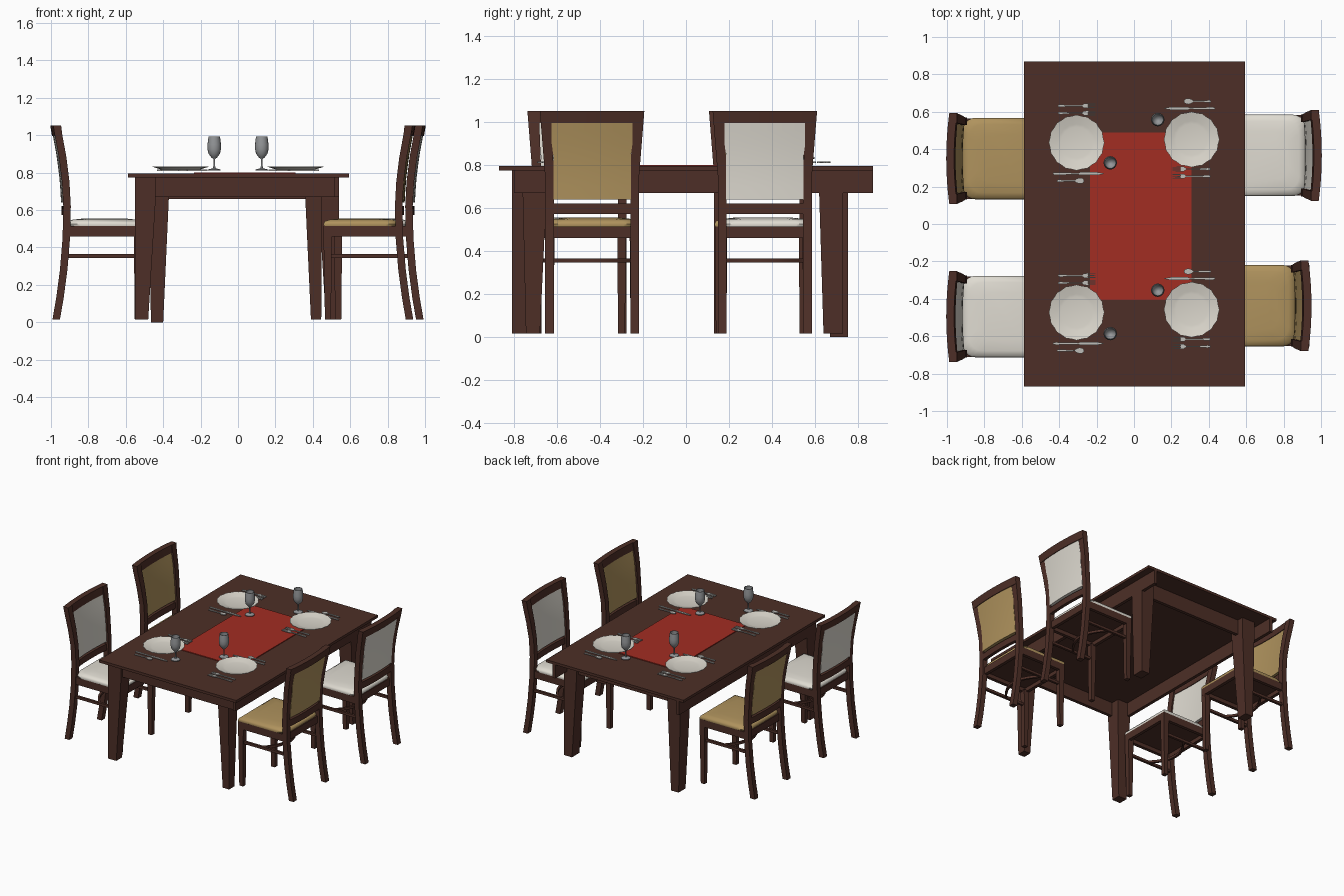
import bpy, bmesh, math

if "Cube" in bpy.data.objects:
    bpy.data.objects.remove(bpy.data.objects["Cube"])

def mat(name, c):
    m = bpy.data.materials.new(name)
    m.diffuse_color = (*c, 1)
    m.use_nodes = True
    m.node_tree.nodes["Principled BSDF"].inputs["Base Color"].default_value = m.diffuse_color
    return m

WOOD = mat("dark wood", (0.075, 0.028, 0.02))
RED = mat("red cloth", (0.36, 0.026, 0.016))
GOLD = mat("gold fabric", (0.43, 0.29, 0.11))
WHITE = mat("white fabric", (0.74, 0.71, 0.64))
CHINA = mat("china", (0.70, 0.67, 0.60))
SILVER = mat("silver", (0.52, 0.51, 0.48))
GLASS = mat("grey glass", (0.30, 0.31, 0.32))

def finish(bm, name, material, smooth=None):
    bmesh.ops.recalc_face_normals(bm, faces=bm.faces)
    me = bpy.data.meshes.new(name)
    bm.to_mesh(me)
    bm.free()
    ob = bpy.data.objects.new(name, me)
    bpy.context.collection.objects.link(ob)
    me.materials.append(material)
    if smooth:
        bpy.context.view_layer.objects.active = ob
        ob.select_set(True)
        bpy.ops.object.shade_smooth_by_angle(angle=math.radians(smooth))
        ob.select_set(False)
    return ob

def loft(name, rings, material, smooth=None, xf=lambda p: p):
    """Skin a list of equal-length rings and cap both ends."""
    bm = bmesh.new()
    vs = [[bm.verts.new(xf(p)) for p in r] for r in rings]
    n = len(rings[0])
    for a, b in zip(vs, vs[1:]):
        for i in range(n):
            j = (i + 1) % n
            bm.faces.new((a[i], a[j], b[j], b[i]))
    bm.faces.new(vs[0])
    bm.faces.new(vs[-1])
    return finish(bm, name, material, smooth)

def rect(x0, x1, y0, y1, z):
    return [(x0, y0, z), (x1, y0, z), (x1, y1, z), (x0, y1, z)]

def box(name, x0, x1, y0, y1, z0, z1, material, xf=lambda p: p):
    return loft(name, [rect(x0, x1, y0, y1, z0), rect(x0, x1, y0, y1, z1)], material, None, xf)

def lathe(name, prof, n, cx, cy, material, smooth=None, dent=0):
    rings = [[(cx + r * (1 - dent * (i % 2)) * math.cos(2 * math.pi * i / n),
               cy + r * (1 - dent * (i % 2)) * math.sin(2 * math.pi * i / n), z)
              for i in range(n)] for r, z in prof]
    return loft(name, rings, material, smooth)

# ---- table ----
box("table_top", -0.587, 0.594, -0.87, 0.87, 0.775, 0.795, WOOD)
box("left_apron", -0.55, -0.525, -0.80, 0.87, 0.67, 0.776, WOOD)
box("right_apron", 0.515, 0.54, -0.80, 0.87, 0.67, 0.776, WOOD)
box("front_apron", -0.525, 0.515, -0.79, -0.765, 0.67, 0.776, WOOD)
box("back_apron", -0.525, 0.515, 0.68, 0.705, 0.66, 0.776, WOOD)
LEGS = {"front_left": ((-0.55, -0.44, -0.81, -0.70), (-0.55, -0.48, -0.81, -0.74), 0.015),
        "front_right": ((0.36, 0.45, -0.76, -0.65), (0.39, 0.445, -0.745, -0.68), 0.015),
        "back_left": ((-0.48, -0.37, 0.635, 0.755), (-0.465, -0.40, 0.67, 0.755), 0.0),
        "back_right": ((0.43, 0.54, 0.62, 0.73), (0.47, 0.54, 0.64, 0.73), 0.015)}
for k, (top, bot, z) in LEGS.items():
    loft(k + "_table_leg", [rect(*bot, z), rect(*top, 0.66), rect(*top, 0.776)], WOOD)
box("table_runner", -0.235, 0.308, -0.405, 0.49, 0.795, 0.801, RED)

# ---- chairs ----
CURVE = [(0.015, 0.460), (0.13, 0.44), (0.28, 0.420), (0.45, 0.406), (0.62, 0.402),
         (0.75, 0.409), (0.88, 0.425), (1.0, 0.447), (1.052, 0.455)]

def back_u(z):
    for (z0, u0), (z1, u1) in zip(CURVE, CURVE[1:]):
        if z <= z1:
            return u0 + (u1 - u0) * (z - z0) / (z1 - z0)
    return CURVE[-1][1]

def bowed(z, half, thick, n=8):
    """Ring across the chair back, bowed outwards in plan."""
    ys = [-half + 2 * half * i / n for i in range(n + 1)]
    bow = lambda y: 0.016 * (1 - (y / 0.24) ** 2)
    u = back_u(z)
    return ([(u + bow(y) - thick / 2, y, z) for y in ys] +
            [(u + bow(y) + thick / 2, y, z) for y in reversed(ys)])

def seat_outline(inset, z):
    h, d, r = 0.218 - inset, 0.405 - inset, 0.07
    pts = [(inset, h, z), (inset, -h, z)]
    for sgn in (-1, 1):
        arc = [math.pi / 2 * i / 5 for i in range(6)]
        for a in (arc if sgn < 0 else arc[::-1]):
            pts.append((d - r + r * math.sin(a), sgn * (h - r + r * math.cos(a)), z))
    return pts

def chair(tag, s, front, yc, fabric):
    xf = lambda p: (s * (front + p[0]), yc + p[1], p[2])
    for side, nm in ((-1, "near"), (1, "far")):
        rings = []
        for z, u in CURVE:
            f = max(0, (z - 0.75) / 0.30)
            a, b = side * (0.178 + 0.012 * f), side * (0.219 + 0.024 * f)
            rings.append(rect(u - 0.02, u + 0.02, a, b, z))
        loft(f"{tag}_{nm}_back_post", rings, WOOD, 30, xf)
        y0, y1 = sorted((side * 0.175, side * 0.215))
        loft(f"{tag}_{nm}_front_leg", [rect(0.008, 0.04, y0 + 0.004, y1 - 0.004, 0.015),
                                      rect(0.0, 0.045, y0, y1, 0.47)], WOOD, None, xf)
        y0, y1 = sorted((side * 0.19, side * 0.215))
        box(f"{tag}_{nm}_seat_rail", 0.0, 0.405, y0, y1, 0.46, 0.515, WOOD, xf)
        y0, y1 = sorted((side * 0.187, side * 0.205))
        box(f"{tag}_{nm}_stretcher", 0.03, 0.415, y0, y1, 0.345, 0.365, WOOD, xf)
    box(f"{tag}_front_seat_rail", 0.0, 0.025, -0.19, 0.19, 0.46, 0.515, WOOD, xf)
    box(f"{tag}_back_seat_rail", 0.385, 0.41, -0.19, 0.19, 0.46, 0.515, WOOD, xf)
    box(f"{tag}_seat_board", 0.02, 0.39, -0.195, 0.195, 0.49, 0.512, WOOD, xf)
    # bowed cross stretcher
    arc = [(0.20 + 0.09 * (1 - (y / 0.19) ** 2), y) for y in [-0.19 + 0.0475 * i for i in range(9)]]
    loft(f"{tag}_bowed_stretcher",
         [[(u - 0.009, y, 0.346), (u + 0.009, y, 0.346), (u + 0.009, y, 0.364), (u - 0.009, y, 0.364)]
          for u, y in arc], WOOD, 30, xf)
    # cushion, back panel and rails
    loft(f"{tag}_cushion", [seat_outline(i, z) for i, z in
                            ((0.004, 0.512), (0.0, 0.525), (0.008, 0.54), (0.035, 0.549), (0.09, 0.555))],
         fabric, 50, xf)
    loft(f"{tag}_back_panel", [bowed(z, 0.18 + 0.008 * (z > 0.85), 0.03) for z in
                               (0.64, 0.70, 0.77, 0.84, 0.90, 0.96, 1.0)], fabric, 40, xf)
    loft(f"{tag}_lower_back_rail", [bowed(0.573, 0.18, 0.025), bowed(0.622, 0.18, 0.025)], WOOD, 30, xf)
    loft(f"{tag}_top_rail", [bowed(0.995, 0.235, 0.04), bowed(1.052, 0.243, 0.042)], WOOD, 30, xf)

chair("front_left_chair", -1, 0.512, -0.495, WHITE)
chair("back_left_chair", -1, 0.512, 0.35, GOLD)
chair("front_right_chair", 1, 0.457, -0.437, GOLD)
chair("back_right_chair", 1, 0.512, 0.367, WHITE)

# ---- place settings ----
def flat(name, outline, cx, cy, s):
    """Thin cutlery plate from half outline (x, half width), mirrored across its axis."""
    pts = outline + [(x, -w) for x, w in reversed(outline)]
    loft(name, [[(cx + s * x, cy + s * y, z) for x, y in pts] for z in (0.809, 0.816)], SILVER)

HANDLE = [(-0.10, 0.005), (-0.085, 0.007), (-0.04, 0.0035), (0.03, 0.0035)]
KNIFE = [(-0.135, 0.005), (-0.12, 0.007), (0.0, 0.004), (0.01, 0.008), (0.10, 0.008), (0.135, 0.002)]
SPOON = [(-0.08, 0.005), (-0.07, 0.006), (0.015, 0.003), (0.025, 0.011), (0.04, 0.016),
         (0.055, 0.014), (0.066, 0.006)]

def fork(name, cx, cy, s):
    flat(name + "_handle", HANDLE + [(0.04, 0.012), (0.06, 0.013)], cx, cy, s)
    for k in (-1, 0, 1):
        flat(f"{name}_tine_{k + 2}", [(0.058, 0.0028), (0.102, 0.0018)], cx, cy + k * 0.0098, s)

GOBLET = [(0.034, 0.812), (0.033, 0.817), (0.007, 0.824), (0.005, 0.835), (0.005, 0.872), (0.016, 0.882),
          (0.030, 0.90), (0.036, 0.925), (0.036, 0.95), (0.031, 0.993), (0.028, 0.993), (0.032, 0.94),
          (0.022, 0.90), (0.004, 0.89)]
PLATE = [(0.085, 0.812), (0.10, 0.815), (0.149, 0.831), (0.149, 0.834), (0.10, 0.821), (0.085, 0.818)]
for tag, s, px, py, gy in (("back_left", 1, -0.307, 0.435, 0.327), ("front_left", 1, -0.307, -0.473, -0.586),
                           ("back_right", -1, 0.308, 0.452, 0.558), ("front_right", -1, 0.308, -0.458, -0.354)):
    lathe(tag + "_plate", PLATE, 32, px, py, CHINA, 30, 0.03)
    lathe(tag + "_wine_glass", GOBLET, 16, s * -0.127, gy, GLASS, 50)
    fork(tag + "_large_fork", px, py + s * 0.158, s)
    fork(tag + "_small_fork", px, py + s * 0.197, s)
    flat(tag + "_knife", KNIFE, px + s * 0.01, py - s * 0.166, s)
    flat(tag + "_spoon", SPOON, px - s * 0.025, py - s * 0.204, s)
